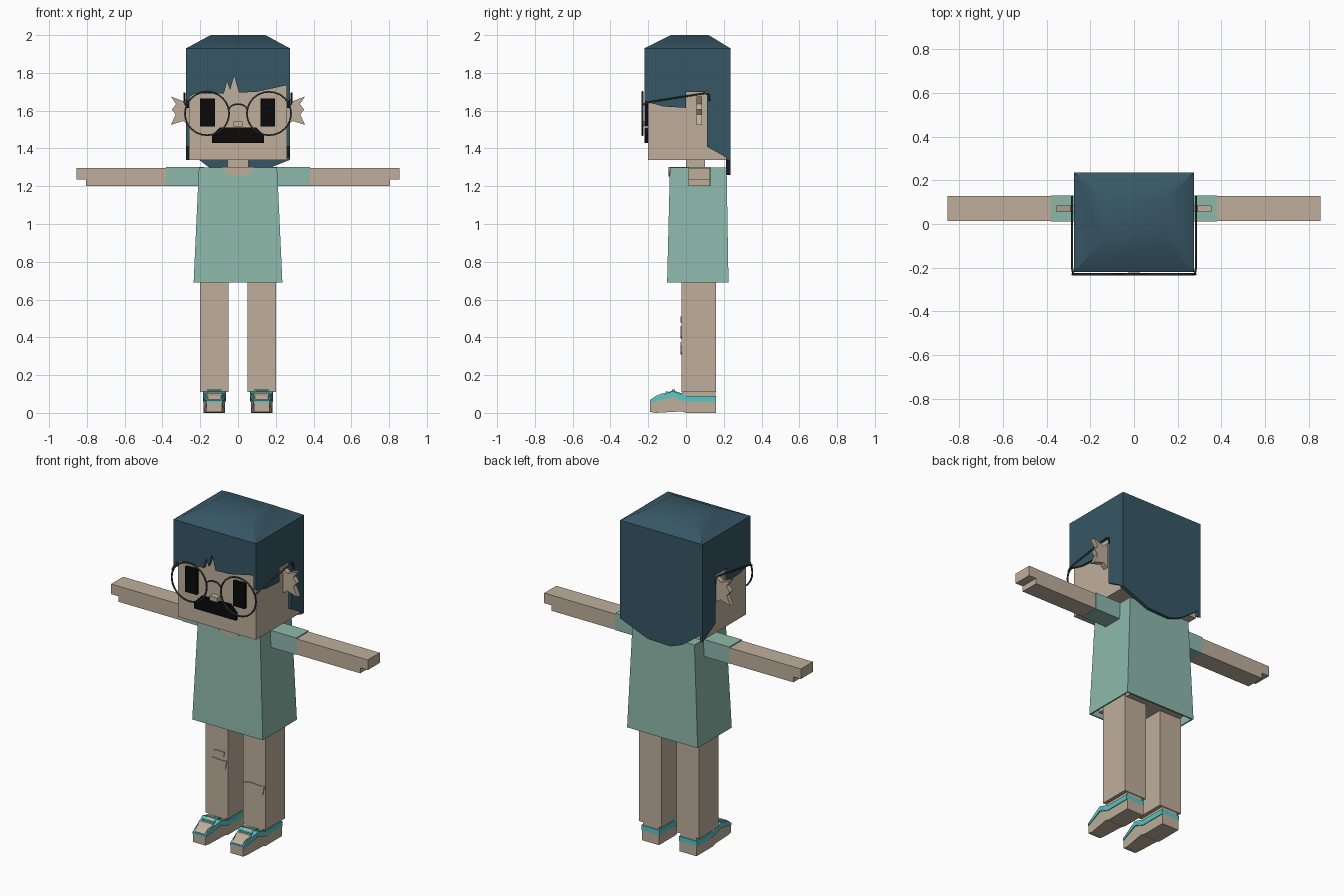
import bpy, bmesh, math

cube = bpy.data.objects.get("Cube")
if cube:
    bpy.data.objects.remove(cube, do_unlink=True)


def material(name, rgb):
    m = bpy.data.materials.new(name)
    m.use_nodes = True
    m.diffuse_color = (*rgb, 1)
    m.node_tree.nodes["Principled BSDF"].inputs["Base Color"].default_value = (*rgb, 1)
    return m


SKIN = material("skin tan", (0.52, 0.43, 0.335))
HAIR = material("hair blue", (0.038, 0.095, 0.13))
SHIRT = material("shirt green", (0.27, 0.485, 0.41))
TEAL = material("shoe turquoise", (0.1, 0.56, 0.56))
BLACK = material("black", (0.003, 0.003, 0.003))
WIRE = material("wire grey", (0.04, 0.045, 0.05))


def finish(name, bm, mat):
    bmesh.ops.recalc_face_normals(bm, faces=bm.faces)
    mesh = bpy.data.meshes.new(name)
    bm.to_mesh(mesh)
    bm.free()
    mesh.materials.append(mat)
    obj = bpy.data.objects.new(name, mesh)
    bpy.context.collection.objects.link(obj)
    return obj


def loft(name, ring_a, ring_b, mat):
    """Closed solid between two matching rings of points."""
    bm = bmesh.new()
    a = [bm.verts.new(p) for p in ring_a]
    b = [bm.verts.new(p) for p in ring_b]
    bm.faces.new(a)
    bm.faces.new(b)
    for i in range(len(a)):
        j = (i + 1) % len(a)
        bm.faces.new((a[i], a[j], b[j], b[i]))
    return finish(name, bm, mat)


def prism(name, pts, axis, lo, hi, mat):
    """Extrude a flat outline along the given axis."""
    place = {"x": lambda p, d: (d, p[0], p[1]),
             "y": lambda p, d: (p[0], d, p[1]),
             "z": lambda p, d: (p[0], p[1], d)}[axis]
    return loft(name, [place(p, lo) for p in pts], [place(p, hi) for p in pts], mat)


def rect(x0, x1, y0, y1):
    return [(x0, y0), (x1, y0), (x1, y1), (x0, y1)]


def box(name, x, y, z, mat):
    return prism(name, rect(*x, *y), "z", *z, mat)


def frustum(name, low, z0, high, z1, mat):
    return loft(name, [(*p, z0) for p in rect(*low)], [(*p, z1) for p in rect(*high)], mat)


def wire(name, pts, closed=False):
    curve = bpy.data.curves.new(name, "CURVE")
    curve.dimensions = "3D"
    curve.bevel_depth = 0.005
    curve.bevel_resolution = 1
    curve.use_fill_caps = True
    spline = curve.splines.new("POLY")
    spline.points.add(len(pts) - 1)
    for point, co in zip(spline.points, pts):
        point.co = (*co, 1)
    spline.use_cyclic_u = closed
    curve.materials.append(WIRE)
    obj = bpy.data.objects.new(name, curve)
    bpy.context.collection.objects.link(obj)


def arc(cx, cz, rx, rz, start, end, n):
    steps = [math.radians(start + (end - start) * i / n) for i in range(n + 1)]
    return [(cx + rx * math.cos(t), cz + rz * math.sin(t)) for t in steps]


# Head and neck
box("head", (-0.26, 0.26), (-0.2, 0.215), (1.34, 1.9), SKIN)
box("neck", (-0.055, 0.055), (0, 0.1), (1.25, 1.36), SKIN)

# Hair: crown, fringe, sides and back
crown = frustum("hair_crown", (-0.275, 0.275, -0.22, 0.235), 1.93,
                (-0.145, 0.145, -0.08, 0.12), 2.0, HAIR)
box("hair_top", (-0.275, 0.275), (-0.22, 0.235), (1.8, 1.93), HAIR)
fringe = [(-0.275, 1.8), (-0.275, 1.66), (-0.23, 1.69), (-0.075, 1.69), (-0.058, 1.755),
          (-0.042, 1.71), (-0.02, 1.785), (0.005, 1.695), (0.1, 1.7), (0.26, 1.735),
          (0.262, 1.65), (0.275, 1.65), (0.275, 1.8)]
prism("hair_fringe", fringe, "y", -0.22, -0.199, HAIR)
side = [(-0.22, 1.8), (-0.22, 1.65), (-0.12, 1.622), (0, 1.615), (0, 1.7), (0.11, 1.7),
        (0.11, 1.41), (0.235, 1.34), (0.235, 1.8)]
back = [(0.275, 1.8), (0.275, 1.34), (0.2, 1.31), (0.09, 1.265), (-0.06, 1.26),
        (-0.14, 1.29), (-0.275, 1.39), (-0.275, 1.8)]
prism("hair_back", back, "y", 0.212, 0.235, HAIR)

# Face
for label, x in (("left", 0.12), ("right", -0.2)):
    box(label + "_eye", (x, x + 0.077), (-0.22, -0.199), (1.515, 1.665), BLACK)
moustache = [(-0.138, 1.43), (0.138, 1.43), (0.138, 1.47), (0.095, 1.512),
             (-0.095, 1.512), (-0.138, 1.47)]
prism("moustache", moustache, "y", -0.22, -0.199, BLACK)
box("nose", (-0.025, 0.025), (-0.235, -0.199), (1.515, 1.542), SKIN)

# Glasses bridge
wire("glasses_bridge", [(x, -0.23, z) for x, z in arc(0, 1.6, 0.05, 0.035, 0, 180, 8)])

# Shirt with open hem, torso and neckline
shirt = frustum("shirt", (-0.235, 0.235, -0.1, 0.225), 0.69,
                (-0.207, 0.207, -0.085, 0.215), 1.3, SHIRT)
bm = bmesh.new()
bm.from_mesh(shirt.data)
hem = [f for f in bm.faces if f.calc_center_median().z < 0.7]
bmesh.ops.delete(bm, geom=hem, context="FACES_ONLY")
bm.to_mesh(shirt.data)
bm.free()
wall = shirt.modifiers.new("wall", "SOLIDIFY")
wall.thickness = 0.012
wall.offset = -1
box("torso", (-0.19, 0.19), (-0.07, 0.195), (0.705, 1.28), SKIN)
prism("neckline_front", arc(0, 1.302, 0.085, 0.05, 180, 360, 10), "y", -0.092, -0.084, SKIN)
prism("neckline_top", arc(0, 0.01, 0.085, 0.1, 0, 342, 19), "z", 1.296, 1.303, SKIN)

# Knee patches
patch = [(-0.07, 0.02), (-0.03, 0.03), (0.04, 0.025), (0.07, 0.03), (0.06, -0.025),
         (0.02, -0.035), (-0.045, -0.03)]
for name, cx, cz, k in (("right_knee_patch", -0.125, 0.43, 1),
                        ("small_knee_patch", -0.105, 0.495, 0.5),
                        ("left_knee_patch", 0.125, 0.345, 1)):
    prism(name, [(cx + x * k, cz + z * k) for x, z in patch], "y", -0.03, -0.024, SKIN)

# Shoe outlines
shoe = [(-0.19, 0.005), (-0.16, 0), (-0.02, 0.008), (0, 0), (0.16, 0), (0.16, 0.065),
        (0, 0.065), (-0.07, 0.09), (-0.19, 0.055)]
band = [(-0.19, 0.052), (-0.07, 0.085), (0, 0.06), (0.16, 0.06), (0.16, 0.09),
        (0.005, 0.09), (-0.07, 0.115), (-0.16, 0.085), (-0.19, 0.066)]
toe_cap = [(-0.186, 0.06), (-0.12, 0.095), (-0.12, 0.106), (-0.16, 0.09), (-0.188, 0.07)]


def taper_toe(obj, cx):
    for v in obj.data.vertices:
        if v.co.y < -0.15:
            v.co.x = cx + (v.co.x - cx) * 0.72


# Mirrored parts
for label, s in (("left", 1), ("right", -1)):
    def span(a, b):
        return (s * a, s * b)

    prism(label + "_hair_side", side, "x", *span(0.258, 0.275), HAIR)
    ear = [(0.255, 1.68), (0.29, 1.65), (0.355, 1.675), (0.328, 1.635), (0.35, 1.605),
           (0.33, 1.58), (0.355, 1.525), (0.29, 1.545), (0.255, 1.52)]
    prism(label + "_ear", [(s * x, z) for x, z in ear], "y", 0.055, 0.085, SKIN)

    # Glasses rim and temple
    rim = arc(s * 0.164, 1.585, 0.117, 0.115, 0, 345, 23)
    wire(label + "_rim", [(x, -0.23, z) for x, z in rim], True)
    wire(label + "_temple", [(s * 0.278, -0.23, 1.63), (s * 0.284, -0.2, 1.645),
                             (s * 0.284, 0.1, 1.692), (s * 0.284, 0.122, 1.685),
                             (s * 0.284, 0.125, 1.65)])

    # Arm
    box(label + "_sleeve", span(0.18, 0.38), (0.012, 0.13), (1.2, 1.302), SHIRT)
    arm = [(0.375, 1.202), (0.805, 1.202), (0.805, 1.235), (0.855, 1.235),
           (0.855, 1.296), (0.375, 1.296)]
    prism(label + "_arm", [(s * x, z) for x, z in arm], "y", 0.014, 0.128, SKIN)

    # Leg, ankle and shoe
    box(label + "_leg", span(0.05, 0.2), (-0.025, 0.16), (0.11, 0.75), SKIN)
    box(label + "_ankle", span(0.072, 0.178), (-0.02, 0.155), (0.05, 0.12), SKIN)
    cx = s * 0.125
    taper_toe(prism(label + "_shoe", shoe, "x", cx - 0.057, cx + 0.057, SKIN), cx)
    taper_toe(prism(label + "_shoe_band", band, "x", cx - 0.061, cx + 0.061, TEAL), cx)
    taper_toe(prism(label + "_toe_cap", toe_cap, "x", cx - 0.048, cx + 0.048, SKIN), cx)
    tongue = [(-0.12, 0.1), (-0.07, 0.119), (-0.02, 0.103), (-0.02, 0.09), (-0.12, 0.09)]
    prism(label + "_tongue", tongue, "x", cx - 0.03, cx + 0.03, SKIN)
    for i, (y, z) in enumerate(((-0.1, 0.107), (-0.065, 0.117))):
        box(f"{label}_lace_{i}", (cx - 0.04, cx + 0.04), (y - 0.008, y + 0.008),
            (z - 0.01, z + 0.006), TEAL)

# Soft shading on the crown only
bpy.ops.object.select_all(action="DESELECT")
crown.select_set(True)
bpy.context.view_layer.objects.active = crown
bpy.ops.object.shade_smooth_by_angle(angle=math.radians(35))
